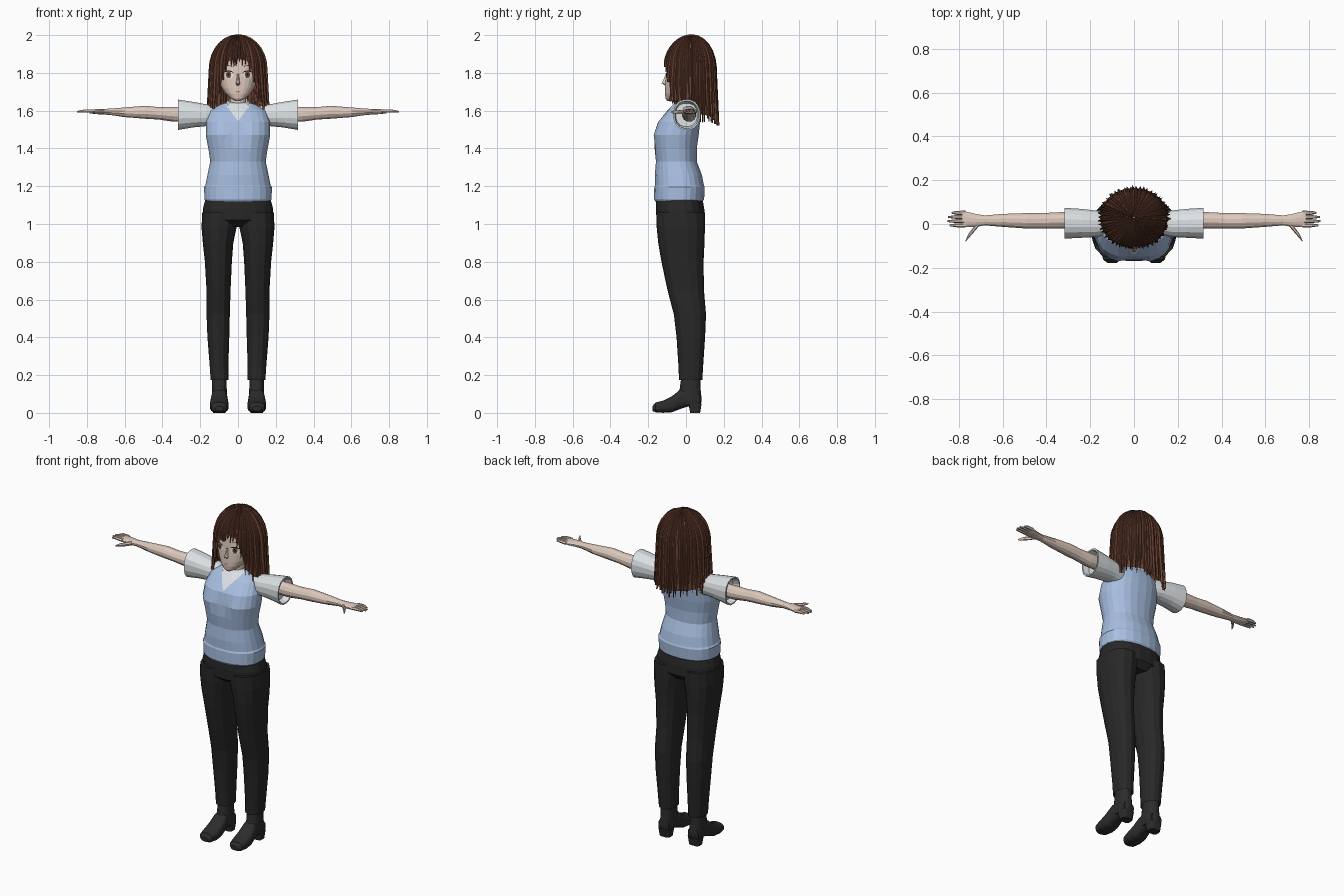
import bpy, bmesh, math, random
from math import sin, cos, pi, radians
from mathutils import Vector
from mathutils.bvhtree import BVHTree

random.seed(4)
cube = bpy.data.objects.get("Cube")
if cube:
    bpy.data.objects.remove(cube)


def material(name, r, g, b):
    m = bpy.data.materials.new(name)
    m.use_nodes = True
    m.diffuse_color = (r, g, b, 1)
    shader = m.node_tree.nodes["Principled BSDF"]
    shader.inputs["Base Color"].default_value = (r, g, b, 1)
    shader.inputs["Roughness"].default_value = 0.8
    return m


HAIR = material("brown hair", .15, .055, .033)
SKIN = material("pale skin", .72, .58, .5)
VEST = material("light blue knit", .39, .52, .75)
SHIRT = material("white cotton", .72, .76, .78)
CLOTH = material("black cloth", .021, .021, .022)
LEATHER = material("dark leather", .025, .025, .025)
WHITE = material("eye white", .8, .78, .76)
IRIS = material("brown iris", .16, .07, .05)
DARK = material("dark lash", .02, .012, .01)
LIP = material("pink lip", .55, .25, .22)


def build(name, verts, faces, *mats, mirror=False):
    """Make an object from vertices and faces, optionally mirrored across x."""
    me = bpy.data.meshes.new(name)
    me.from_pydata(verts, [], faces)
    bm = bmesh.new()
    bm.from_mesh(me)
    bmesh.ops.recalc_face_normals(bm, faces=bm.faces)
    bm.to_mesh(me)
    bm.free()
    for m in mats:
        me.materials.append(m)
    ob = bpy.data.objects.new(name, me)
    bpy.context.collection.objects.link(ob)
    if mirror:
        mod = ob.modifiers.new("mirror", "MIRROR")
        mod.use_mirror_merge = False
    return ob


def skin_rings(rings):
    """Faces that join equal rings of points, with both ends capped."""
    n, count = len(rings[0]), len(rings)
    faces = [(k * n + i, k * n + (i + 1) % n, (k + 1) * n + (i + 1) % n, (k + 1) * n + i)
             for k in range(count - 1) for i in range(n)]
    faces += [tuple(range(n)), tuple(range((count - 1) * n, count * n))]
    return [p for r in rings for p in r], faces


def loft(name, mat, sections, n=16, axis="z", power=2.3, mirror=False):
    """Sections are (position, u low, u high, v low, v high) along an axis."""
    order = {"z": lambda t, u, v: (u, v, t), "x": lambda t, u, v: (t, u, v),
             "y": lambda t, u, v: (u, t, v)}[axis]

    def bend(c):
        return math.copysign(abs(c) ** (2 / power), c)
    rings = []
    for t, u0, u1, v0, v1 in sections:
        rings.append([order(t, (u0 + u1) / 2 + (u1 - u0) / 2 * bend(cos(a)),
                            (v0 + v1) / 2 + (v1 - v0) / 2 * bend(sin(a)))
                      for a in (2 * pi * (i + .5) / n for i in range(n))])
    return build(name, *skin_rings(rings), mat, mirror=mirror)


def body(name, mat, sections, **kw):
    """Loft that is symmetric in x: sections are (z, half width, front, back)."""
    return loft(name, mat, [(z, -w, w, f, b) for z, w, f, b in sections], **kw)


def finger(name, points, radii):
    rings = []
    for p, r in zip(points, radii):
        rings.append([Vector(p) + Vector((0, r * cos(a), r * sin(a)))
                      for a in (2 * pi * i / 6 for i in range(6))])
    return build(name, *skin_rings(rings), SKIN, mirror=True)


# Knitted vest with a shaped bust and a V neck
vest = body("vest", VEST, [
    (1.12, .172, -.164, .09), (1.13, .179, -.17, .097), (1.195, .181, -.169, .1),
    (1.205, .174, -.165, .096), (1.26, .163, -.166, .085), (1.33, .148, -.16, .058),
    (1.4, .158, -.17, .058), (1.47, .172, -.18, .068), (1.54, .17, -.155, .075),
    (1.6, .152, -.1, .07), (1.635, .09, -.065, .055), (1.645, .05, -.04, .04)], n=24)
bm = bmesh.new()
bm.from_mesh(vest.data)
for v in bm.verts:
    if v.co.y < -.05:
        v.co.y += .03 * math.exp(-(v.co.x / .04) ** 2 - ((v.co.z - 1.48) / .06) ** 2)
for side in (-1, 1):
    bmesh.ops.bisect_plane(bm, geom=bm.verts[:] + bm.edges[:] + bm.faces[:],
                           plane_co=(0, 0, 1.545), plane_no=(side, 0, -.75))
for f in bm.faces:
    c = f.calc_center_median()
    f.material_index = int(c.y < -.02 and abs(c.x) < (c.z - 1.545) * .75)
bm.to_mesh(vest.data)
bm.free()
vest.data.materials.append(SHIRT)

# Shirt collar, tilted down toward the front, and its two points
collar = body("collar", SHIRT, [(1.6, .078, -.085, .06), (1.645, .062, -.06, .052),
                                (1.655, .052, -.05, .046), (1.63, .046, -.045, .04)])
for v in collar.data.vertices:
    v.co.z += v.co.y * .35
build("collar_point", [(.006, -.09, 1.6), (.055, -.068, 1.635), (.062, -.1, 1.58),
                       (.035, -.118, 1.575)], [(0, 1, 2, 3)], SHIRT, mirror=True)

# Short open sleeves
loft("sleeve", SHIRT, [
    (.11, -.045, .05, 1.51, 1.625), (.17, -.06, .062, 1.517, 1.635),
    (.24, -.064, .07, 1.51, 1.648), (.317, -.068, .075, 1.497, 1.66),
    (.317, -.06, .067, 1.505, 1.652), (.28, -.055, .06, 1.515, 1.64)],
    axis="x", mirror=True)

# Bare arms and hands
loft("arm", SKIN, [
    (.25, -.02, .055, 1.54, 1.62), (.34, -.022, .055, 1.54, 1.621),
    (.42, -.022, .051, 1.552, 1.62), (.49, -.022, .051, 1.556, 1.627),
    (.6, -.014, .047, 1.565, 1.618), (.68, -.007, .04, 1.577, 1.611),
    (.72, -.014, .046, 1.579, 1.61), (.76, -.016, .057, 1.582, 1.608),
    (.785, -.014, .058, 1.586, 1.606)], n=12, axis="x", power=2, mirror=True)
for k, (label, reach) in enumerate([("index", .842), ("middle", .852),
                                    ("ring", .848), ("little", .832)]):
    y = -.006 + k * .019
    finger(label + "_finger", [(.77, y, 1.597), (.81, y, 1.599), (reach, y, 1.595)],
           [.01, .009, .004])
finger("thumb", [(.71, 0, 1.594), (.735, -.03, 1.592), (.755, -.055, 1.592),
                 (.768, -.077, 1.592)], [.013, .012, .01, .004])

# Trousers
body("trouser_seat", CLOTH, [
    (1.14, .172, -.158, .088), (1.08, .188, -.161, .098), (1.02, .19, -.157, .1),
    (.985, .1, -.11, .07)], n=20)
loft("trouser_leg", CLOTH, [
    (1.06, .0, .192, -.158, .1), (.98, .006, .195, -.155, .1),
    (.9, .023, .188, -.147, .098), (.8, .031, .177, -.13, .093),
    (.65, .038, .168, -.098, .095), (.52, .042, .168, -.064, .106),
    (.4, .045, .163, -.05, .101), (.25, .05, .151, -.04, .091),
    (.175, .05, .146, -.037, .086), (.185, .06, .137, -.025, .075)],
    n=14, mirror=True)

# Heeled boots
loft("boot_shaft", LEATHER, [
    (.22, .06, .137, -.022, .076), (.13, .059, .138, -.034, .078),
    (.07, .056, .141, -.05, .084), (.045, .06, .137, -.04, .08)], mirror=True)
loft("boot_foot", LEATHER, [
    (-.177, .078, .122, .01, .036), (-.162, .059, .142, .003, .055),
    (-.12, .05, .149, 0, .066), (-.075, .051, .148, .003, .088),
    (-.03, .056, .142, .02, .125), (.02, .06, .138, .036, .13),
    (.075, .064, .134, .04, .1)], axis="y", power=2.8, mirror=True)
loft("boot_heel", LEATHER, [(0, .066, .132, .022, .075), (.05, .06, .138, .012, .083)],
     power=4, mirror=True)

# Neck, head and nose
body("neck", SKIN, [(1.57, .055, -.075, .045), (1.62, .043, -.05, .042),
                    (1.72, .043, -.045, .045)])
head = body("head", SKIN, [
    (1.652, .016, -.1, -.06), (1.665, .038, -.109, -.03), (1.69, .065, -.112, .02),
    (1.72, .086, -.111, .06), (1.76, .103, -.108, .09), (1.81, .114, -.104, .115),
    (1.87, .114, -.098, .12), (1.92, .092, -.07, .1), (1.965, .04, -.02, .05)], n=28)
body("nose", SKIN, [(1.733, .008, -.112, -.09), (1.745, .012, -.13, -.09),
                    (1.765, .008, -.12, -.09), (1.8, .005, -.106, -.09)], n=8)

# Painted face details, laid on the head as thin plates
bm = bmesh.new()
bm.from_mesh(head.data)
tree = BVHTree.FromBMesh(bm)
bm.free()


def plate(name, mat, x, z, w, h, lift, arch=0, mirror=True):
    n = 16
    pts = [(x, z + arch)]
    for a in (2 * pi * i / n for i in range(n)):
        pts.append((x + w * cos(a), z + h * sin(a) + arch * sin(a) ** 2))
    verts = [tree.ray_cast(Vector((px, -1, pz)), Vector((0, 1, 0)))[0] - Vector((0, lift, 0))
             for px, pz in pts]
    build(name, verts, [(0, i + 1, (i + 1) % n + 1) for i in range(n)], mat, mirror=mirror)


plate("eye", WHITE, .05, 1.79, .026, .019, .002)
plate("iris", IRIS, .05, 1.79, .014, .018, .004)
plate("pupil", DARK, .05, 1.791, .006, .009, .006)
plate("eye_lash", DARK, .051, 1.801, .029, .003, .007, arch=.009)
plate("eyebrow", HAIR, .052, 1.833, .027, .002, .004, arch=.006)
plate("mouth", LIP, 0, 1.7, .014, .004, .002, mirror=False)

# Hair: a skull shell covered in tapering locks
EQUATOR, ARC, RISE = 1.82, .25, .172
HEM = [(0, 1.845), (22, 1.83), (34, 1.76), (44, 1.65), (60, 1.605), (110, 1.55), (180, 1.53)]


def hem(theta):
    d = abs((math.degrees(theta) + 180) % 360 - 180)
    for (a, za), (b, zb) in zip(HEM, HEM[1:]):
        if d <= b:
            return za + (zb - za) * (d - a) / (b - a)
    return HEM[-1][1]


def strand_length(end):
    if end < EQUATOR:
        return ARC + EQUATOR - end
    return ARC * math.acos((end - EQUATOR) / RISE) / (pi / 2)


def hair_point(theta, length, lift):
    phi = min(length / ARC, 1) * pi / 2
    drop = max(0, length - ARC)
    r = sin(phi) * (1 + lift / .14) + .38 * drop
    depth = .14 if cos(theta) > 0 else .122
    return (.143 * r * sin(theta), .03 - depth * r * cos(theta),
            EQUATOR + (RISE + lift) * cos(phi) - drop)


cols, rows = 72, 14
verts = [hair_point(2 * pi * i / cols, .01 + (strand_length(hem(2 * pi * i / cols) + .03) - .01)
                    * k / rows, 0) for k in range(rows + 1) for i in range(cols)]
faces = [(k * cols + i, k * cols + (i + 1) % cols, (k + 1) * cols + (i + 1) % cols,
          (k + 1) * cols + i) for k in range(rows) for i in range(cols)]
build("hair_shell", verts, faces, HAIR)

verts, faces = [], []
locks, steps = 64, 14
for j in range(locks):
    theta = 2 * pi * (j + random.uniform(-.25, .25)) / locks
    full = strand_length(hem(theta) + random.uniform(-.012, .018))
    lift, half = random.uniform(.006, .013), pi / locks * random.uniform(1.1, 1.6)
    sway = random.uniform(-.06, .06)
    rings = []
    for k in range(steps + 1):
        s = k / steps
        w = half * max(.06, 1 - s ** 5)
        mid, l = theta + sway * s * s, .004 + (full - .004) * s
        rings.append([hair_point(mid - w, l, .001), hair_point(mid - w * .3, l, lift),
                      hair_point(mid + w * .3, l, lift), hair_point(mid + w, l, .001),
                      hair_point(mid, l, -.004)])
    v, f = skin_rings(rings)
    faces += [tuple(i + len(verts) for i in face) for face in f]
    verts += v
build("hair_locks", verts, faces, HAIR)
